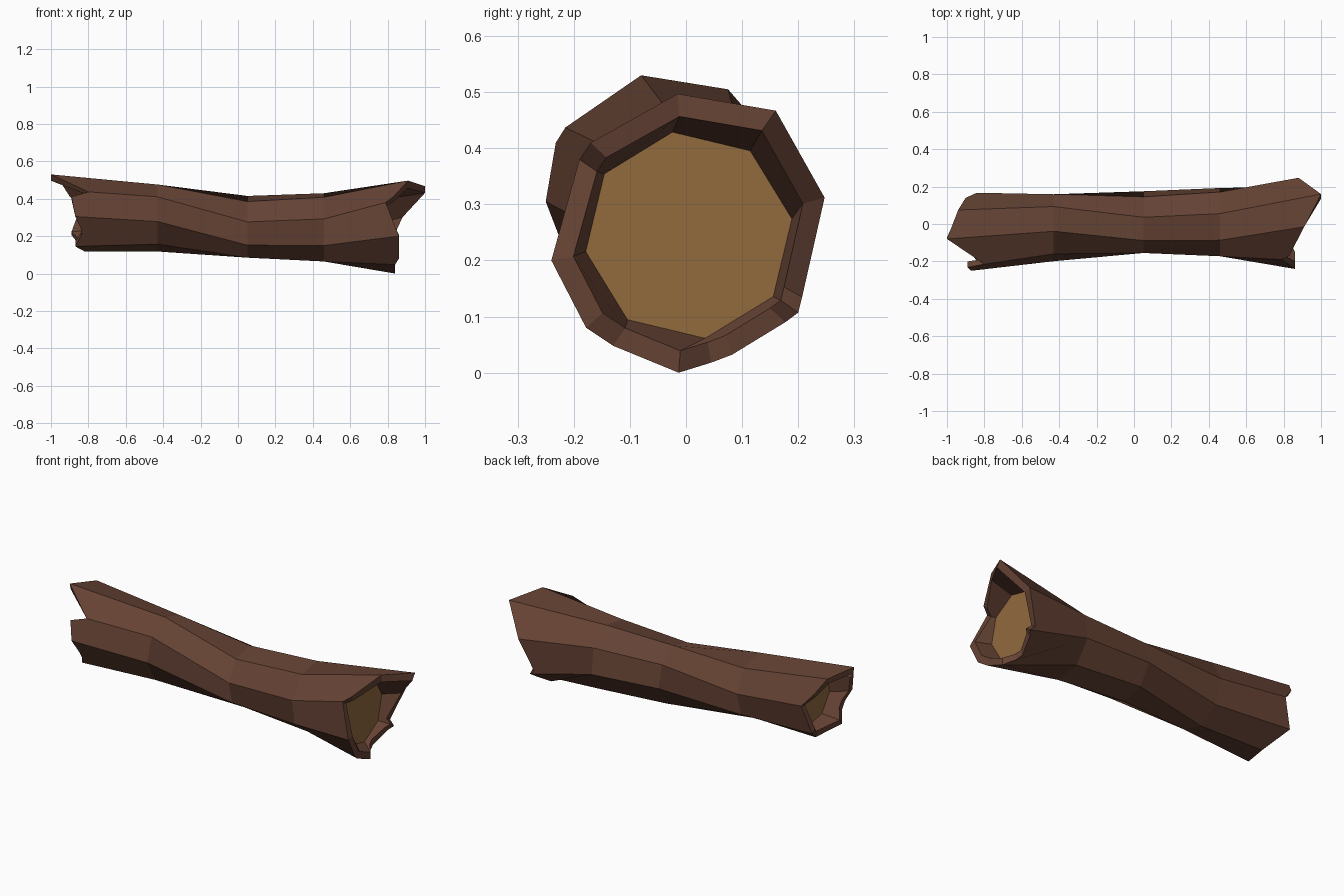
import bpy, bmesh, math
from mathutils import Vector

if "Cube" in bpy.data.objects:
    bpy.data.objects.remove(bpy.data.objects["Cube"])

def material(name, rgb):
    m = bpy.data.materials.new(name)
    m.diffuse_color = (*rgb, 1)
    m.use_nodes = True
    m.node_tree.nodes["Principled BSDF"].inputs["Base Color"].default_value = m.diffuse_color
    return m

bark_mat = material("bark", (0.13, 0.055, 0.034))
wood_mat = material("cut_wood", (0.29, 0.145, 0.048))

def ring(x, y, z, r, phase):
    """Octagon across the log; corner k turns clockwise seen from +x."""
    return [Vector((x, y + r * math.cos(math.radians(phase - 45 * k)),
                    z + r * math.sin(math.radians(phase - 45 * k)))) for k in range(8)]

# Trunk cross-sections between the two broken ends
BODY = [ring(-0.43, -0.02, 0.297, 0.18, 96),
        ring(0.05, 0.01, 0.25, 0.167, 126),
        ring(0.46, 0.01, 0.247, 0.188, 121)]

# Broken rims: (corner number, x, y, z); fractional numbers are splinters between corners
LEFT = [(0, -1.0, -0.08, 0.53), (1, -0.94, 0.075, 0.505), (1.5, -0.90, 0.14, 0.43),
        (2, -0.84, 0.167, 0.36), (3, -0.89, 0.14, 0.205), (4, -0.82, 0.01, 0.118),
        (5, -0.87, -0.155, 0.145), (5.4, -0.84, -0.20, 0.20), (5.6, -0.84, -0.225, 0.24),
        (6, -0.87, -0.25, 0.305), (6.75, -0.89, -0.232, 0.41), (7, -0.80, -0.215, 0.437)]
RIGHT = [(0, 0.91, -0.015, 0.497), (1, 1.0, 0.16, 0.467), (2, 0.88, 0.247, 0.312),
         (2.9, 0.81, 0.207, 0.135), (3, 0.84, 0.20, 0.107), (3.15, 0.82, 0.177, 0.09),
         (3.55, 0.79, 0.082, 0.032), (3.75, 0.80, 0.045, 0.018), (4, 0.84, -0.013, 0.0),
         (5, 0.84, -0.13, 0.048), (5.3, 0.86, -0.178, 0.08), (6, 0.86, -0.24, 0.20),
         (7, 0.79, -0.19, 0.38), (7.2, 0.83, -0.17, 0.41)]

# Recessed cut faces
CAPS = {"left": ring(-0.77, -0.035, 0.32, 0.155, 102),
        "right": ring(0.77, 0.005, 0.245, 0.186, 99)}

def span(rim, k):
    """Indices of the rim points from corner k to corner k + 1."""
    ids = [i for i, p in enumerate(rim) if k <= p[0] < k + 1]
    end = next((i for i, p in enumerate(rim) if p[0] == k + 1), 0)
    return ids + [end]

bm = bmesh.new()
rings = [[bm.verts.new(p) for p in r] for r in BODY]
for a, b in zip(rings, rings[1:]):
    for k in range(8):
        n = (k + 1) % 8
        bm.faces.new((a[k], a[n], b[n], b[k]))

def broken_end(body, rim, cap):
    centre = sum(cap, Vector()) / 8
    outer = [bm.verts.new(p[1:]) for p in rim]
    inner = [bm.verts.new((p[1], centre.y + 0.84 * (p[2] - centre.y),
                           centre.z + 0.84 * (p[3] - centre.z))) for p in rim]
    floor = [bm.verts.new(p) for p in cap]
    for i in range(len(rim)):
        j = (i + 1) % len(rim)
        bm.faces.new((outer[i], outer[j], inner[j], inner[i]))
    for k in range(8):
        n = (k + 1) % 8
        ids = span(rim, k)
        bm.faces.new([body[n], body[k]] + [outer[i] for i in ids])
        bm.faces.new([floor[n], floor[k]] + [inner[i] for i in ids])
    return bm.faces.new(floor)

plugs = [broken_end(rings[0], LEFT, CAPS["left"]),
         broken_end(rings[-1], RIGHT, CAPS["right"])]
bmesh.ops.recalc_face_normals(bm, faces=bm.faces[:])
bmesh.ops.delete(bm, geom=plugs, context='FACES_ONLY')

def add_object(name, mesh, mat):
    mesh.materials.append(mat)
    ob = bpy.data.objects.new(name, mesh)
    bpy.context.collection.objects.link(ob)

# Bark shell with splintered rims
mesh = bpy.data.meshes.new("log_bark")
bm.to_mesh(mesh)
bm.free()
add_object("log_bark", mesh, bark_mat)

# Pale wood at both ends
for side, pts in CAPS.items():
    order = list(range(8)) if side == "left" else list(range(7, -1, -1))
    mesh = bpy.data.meshes.new(side + "_cut_end")
    mesh.from_pydata(pts, [], [order])
    add_object(side + "_cut_end", mesh, wood_mat)
